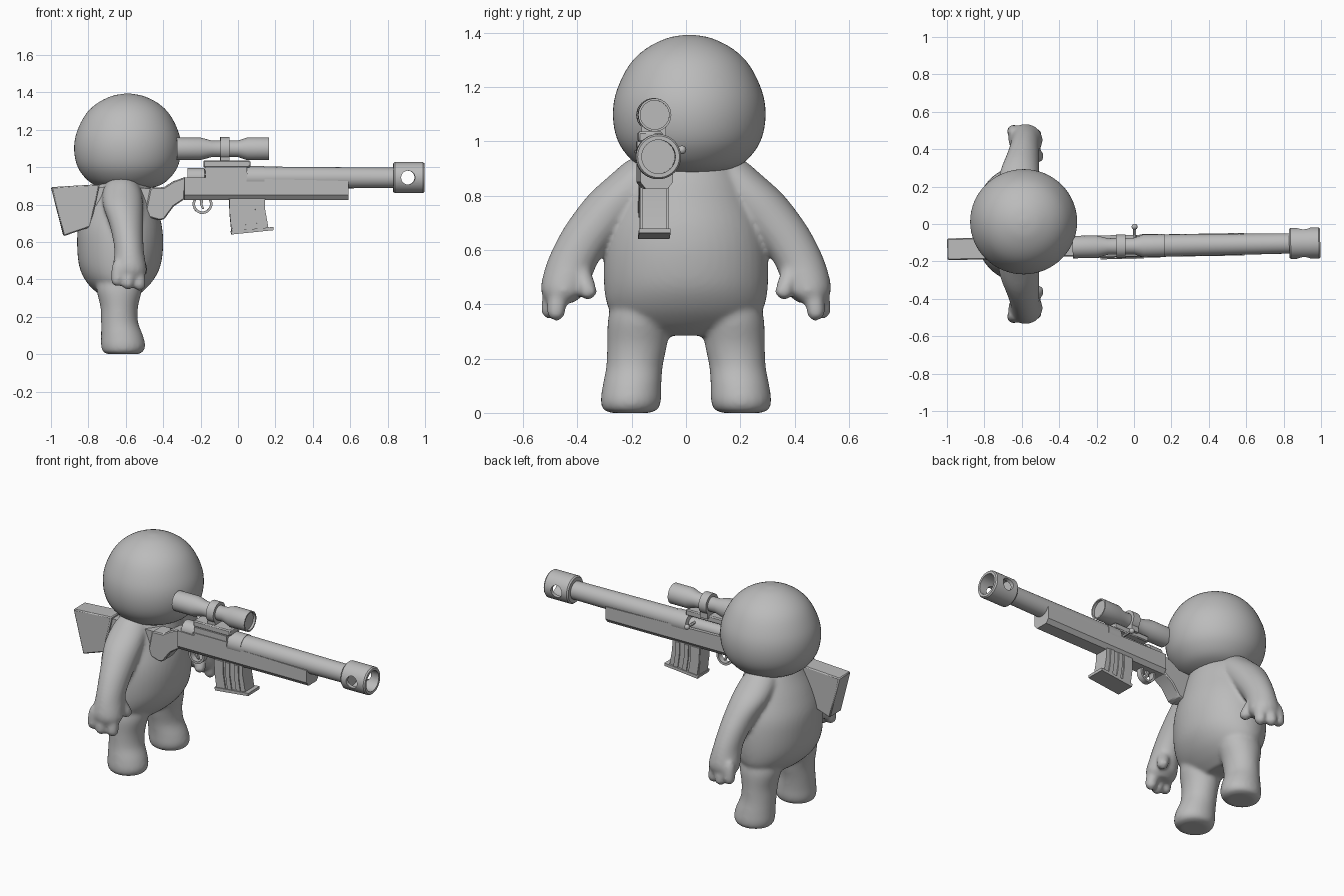
import bpy, bmesh, math
from mathutils import Matrix, Vector

if "Cube" in bpy.data.objects:
    bpy.data.objects.remove(bpy.data.objects["Cube"])

grey = bpy.data.materials.new("plain_grey")
grey.diffuse_color = (0.5, 0.5, 0.5, 1)
grey.use_nodes = True
grey.node_tree.nodes["Principled BSDF"].inputs["Base Color"].default_value = grey.diffuse_color


def finish(bm, name):
    bmesh.ops.recalc_face_normals(bm, faces=bm.faces)
    me = bpy.data.meshes.new(name)
    bm.to_mesh(me)
    bm.free()
    ob = bpy.data.objects.new(name, me)
    bpy.context.collection.objects.link(ob)
    me.materials.append(grey)
    return ob


def spline(rows, steps):
    """Catmull-Rom through rows of numbers."""
    pts = [Vector(r) for r in rows]
    out = []
    for i in range(len(pts) - 1):
        a, b, c, d = (pts[max(0, min(len(pts) - 1, i + k))] for k in (-1, 0, 1, 2))
        for s in range(steps):
            t = s / steps
            out.append(0.5 * (2 * b + (c - a) * t + (2 * a - 5 * b + 4 * c - d) * t * t
                              + (3 * b - a - 3 * c + d) * t ** 3))
    return out + [pts[-1]]


def loft(bm, rows, n=48, steps=4):
    """Horizontal ellipses; each row is z, x, y, rx, ry."""
    rings = []
    for z, x, y, rx, ry in spline(rows, steps):
        rings.append([bm.verts.new((x + rx * math.cos(math.tau * k / n),
                                    y + ry * math.sin(math.tau * k / n), z)) for k in range(n)])
    for r, s in zip(rings, rings[1:]):
        for k in range(n):
            bm.faces.new((r[k], r[(k + 1) % n], s[(k + 1) % n], s[k]))
    bm.faces.new(rings[0])
    bm.faces.new(rings[-1])


# ---------- figure ----------
bm = bmesh.new()
# torso
loft(bm, [(.285, -.63, 0, .05, .14), (.33, -.635, 0, .12, .24), (.39, -.635, 0, .178, .287),
          (.47, -.632, 0, .217, .302), (.58, -.63, 0, .23, .302), (.68, -.63, 0, .224, .287),
          (.78, -.625, 0, .195, .25), (.87, -.615, 0, .16, .21), (.95, -.61, 0, .12, .15),
          (1.0, -.61, 0, .06, .08)])
for s in (-1, 1):
    # leg with rounded foot
    loft(bm, [(0, -.615, s * .205, .08, .07), (.012, -.615, s * .205, .106, .1),
              (.045, -.614, s * .203, .118, .111), (.1, -.62, s * .199, .112, .108),
              (.17, -.633, s * .19, .099, .104), (.25, -.635, s * .18, .1, .11),
              (.34, -.635, s * .172, .12, .116), (.42, -.635, s * .16, .12, .11)])
    # arm
    loft(bm, [(.945, -.62, s * .12, .03, .05), (.93, -.62, s * .13, .07, .085),
              (.88, -.62, s * .165, .1, .11), (.8, -.615, s * .232, .108, .13),
              (.7, -.598, s * .318, .092, .12), (.62, -.588, s * .38, .082, .104),
              (.55, -.582, s * .42, .079, .094), (.48, -.58, s * .444, .088, .089),
              (.44, -.58, s * .452, .09, .08), (.405, -.58, s * .465, .07, .05)], 32)
    # fingers and thumb: tip x, y, z then knuckle x, y
    for tx, ty, tz, kx, ky in ((-.645, .497, .363, -.64, .49), (-.588, .5, .346, -.585, .49),
                               (-.527, .478, .34, -.535, .47), (-.515, .362, .418, -.54, .385)):
        loft(bm, [(tz, tx, s * ty, .01, .01), (tz + .012, tx, s * ty, .027, .027),
                  (tz + .035, tx, s * ty, .034, .034),
                  (tz + .1, kx, s * ky, .036, .036), (tz + .14, kx, s * ky, .02, .02)], 16)
body = finish(bm, "body")
rm = body.modifiers.new("merge", 'REMESH')
rm.mode = 'VOXEL'
rm.voxel_size = .01
rm.use_smooth_shade = True
sm = body.modifiers.new("soften", 'SMOOTH')
sm.factor = .5
sm.iterations = 10

bm = bmesh.new()
loft(bm, [(z, -.59, .012, r, r * .983) for z, r in
          ((.876, .03), (.884, .11), (.912, .19), (.967, .247), (1.03, .277), (1.11, .286),
           (1.19, .271), (1.28, .226), (1.34, .165), (1.38, .085), (1.393, .015))], 64)
head = finish(bm, "head")

# ---------- long prop, built on y = 0 then turned slightly ----------
prop = []


def lathe(name, profile, z, n=40):
    """Closed (x, radius) profile turned round an axis along x."""
    bm = bmesh.new()
    vs = [bm.verts.new((x, 0, z + r)) for x, r in profile]
    es = [bm.edges.new(p) for p in zip(vs, vs[1:])]
    bmesh.ops.spin(bm, geom=vs + es, cent=(0, 0, z), axis=(1, 0, 0), angle=math.tau, steps=n)
    bmesh.ops.remove_doubles(bm, verts=bm.verts, dist=1e-5)
    prop.append(finish(bm, name))
    return prop[-1]


def plate(name, pts, y0, y1, bev=0):
    """Side outline in x, z given thickness along y."""
    bm = bmesh.new()
    f = bm.faces.new([bm.verts.new((x, y0, z)) for x, z in pts])
    g = bmesh.ops.extrude_face_region(bm, geom=[f])
    bmesh.ops.translate(bm, vec=(0, y1 - y0, 0),
                        verts=[v for v in g["geom"] if isinstance(v, bmesh.types.BMVert)])
    prop.append(finish(bm, name))
    if bev:
        m = prop[-1].modifiers.new("edge", 'BEVEL')
        m.width = bev
        m.segments = 1
    return prop[-1]


def box(name, x0, x1, y0, y1, z0, z1, bev=0):
    return plate(name, [(x0, z0), (x1, z0), (x1, z1), (x0, z1)], y0, y1, bev)


# stock: butt, hidden link and grip
plate("butt", [(-1, .893), (-.74, .909), (-.79, .68), (-.933, .631)], -.058, .058, .006)
plate("stock_link", [(-.79, .895), (-.42, .885), (-.42, .8), (-.78, .79)], -.04, .04)
plate("grip", [(-.47, .89), (-.395, .893), (-.345, .925), (-.285, .946), (-.285, .83),
               (-.345, .79), (-.395, .722), (-.42, .715), (-.5, .74)], -.05, .05, .006)
# fore end with chamfered lower edges
bm = bmesh.new()
outline = [(-.06, .94), (-.06, .85), (-.04, .825), (.04, .825), (.06, .85), (.06, .94)]
f = bm.faces.new([bm.verts.new((-.288, y, z)) for y, z in outline])
g = bmesh.ops.extrude_face_region(bm, geom=[f])
bmesh.ops.translate(bm, vec=(.877, 0, 0),
                    verts=[v for v in g["geom"] if isinstance(v, bmesh.types.BMVert)])
for v in bm.verts:
    if v.co.z > .93:
        v.co.z = .946 if v.co.x < 0 else .926
prop.append(finish(bm, "fore_end"))

# receiver and barrel
lathe("receiver", [(-.27, 0), (-.27, .052), (-.18, .052), (-.175, .04), (.04, .04),
                   (.045, .063), (.14, .063), (.14, 0)], .943)
lathe("barrel", [(.13, 0), (.13, .06), (.84, .054), (.84, 0)], .943)
brake = lathe("muzzle_brake", [(.83, 0), (.83, .076), (.838, .083), (.988, .083), (.996, .077),
                               (.996, .062), (.86, .062), (.86, 0)], .944)
bm = bmesh.new()
bmesh.ops.create_cone(bm, cap_ends=True, segments=32, radius1=.037, radius2=.037, depth=.4,
                      matrix=Matrix.Translation((.908, 0, .944)) @ Matrix.Rotation(math.pi / 2, 4, 'X'))
cutter = finish(bm, "port_cutter")
cutter.hide_render = True
cutter.hide_viewport = True
prop.append(cutter)
cut = brake.modifiers.new("ports", 'BOOLEAN')
cut.object = cutter
cut.operation = 'DIFFERENCE'
cut.solver = 'EXACT'

# scope with recessed lenses, ring and mount
lathe("scope", [(-.315, 0), (-.315, .052), (-.328, .052), (-.328, .06), (-.2, .06), (-.14, .044),
                (.0, .044), (.05, .061), (.165, .061), (.165, .053), (.15, .053), (.15, 0)], 1.098)
lathe("scope_ring", [(-.095, .03), (-.095, .063), (-.045, .063), (-.045, .03)], 1.098, 16)
box("ring_foot", -.095, -.045, -.045, .045, 1.02, 1.06)
box("mount_rail", -.185, .065, -.058, .03, .998, 1.036, .006)
box("mount_side", -.175, .048, -.064, -.046, .935, 1.0)
box("mount_rib", -.18, .052, -.068, -.046, .958, .966)

# bolt handle
for name, r0, d, y in (("bolt_handle", .008, .08, .06),):
    bm = bmesh.new()
    bmesh.ops.create_cone(bm, cap_ends=True, segments=12, radius1=r0, radius2=r0, depth=d,
                          matrix=Matrix.Translation((.005, y, .967)) @ Matrix.Rotation(math.pi / 2, 4, 'X'))
    bmesh.ops.create_uvsphere(bm, u_segments=16, v_segments=10, radius=.016,
                              matrix=Matrix.Translation((.005, .103, .969)))
    prop.append(finish(bm, name))

# magazine, side ribs and floor plate
plate("magazine", [(-.048, .84), (.142, .84), (.145, .77), (.163, .67), (-.035, .65),
                   (-.045, .75)], -.046, .046)
for s in (-1, 1):
    for x in (-.045, .03, .09):
        w = .06 if x < 0 else .028
        plate("magazine_rib", [(x, .83), (x + w, .83), (x + w + .002, .75), (x + w + .016, .662),
                               (x + .016, .656), (x + .002, .75)], s * .04, s * .053)
plate("floor_plate", [(-.04, .659), (.19, .68), (.19, .663), (-.035, .64)], -.058, .058)

# trigger guard and trigger
bm = bmesh.new()
prev = first = None
for k in range(25):
    a = math.radians(150 + 240 * k / 24)
    ring = [bm.verts.new((-.19 + r * math.cos(a), y, .803 + r * math.sin(a)))
            for r, y in ((.053, -.018), (.053, .018), (.04, .018), (.04, -.018))]
    if prev:
        for i in range(4):
            bm.faces.new((prev[i], prev[(i + 1) % 4], ring[(i + 1) % 4], ring[i]))
    first = first or ring
    prev = ring
bm.faces.new(first)
bm.faces.new(prev)
prop.append(finish(bm, "trigger_guard"))
plate("trigger", [(-.205, .83), (-.185, .83), (-.19, .8), (-.18, .775), (-.19, .775),
                  (-.203, .8)], -.008, .008)

# turn the prop into place
for ob in prop:
    ob.matrix_world = Matrix.Translation((0, -.118, 0)) @ Matrix.Rotation(.017, 4, 'Z')

# smooth curved parts, keep hard edges
for ob in [head] + [o for o in prop if o is not cutter]:
    bpy.ops.object.select_all(action='DESELECT')
    ob.select_set(True)
    bpy.context.view_layer.objects.active = ob
    bpy.ops.object.shade_smooth_by_angle(angle=math.radians(30))
